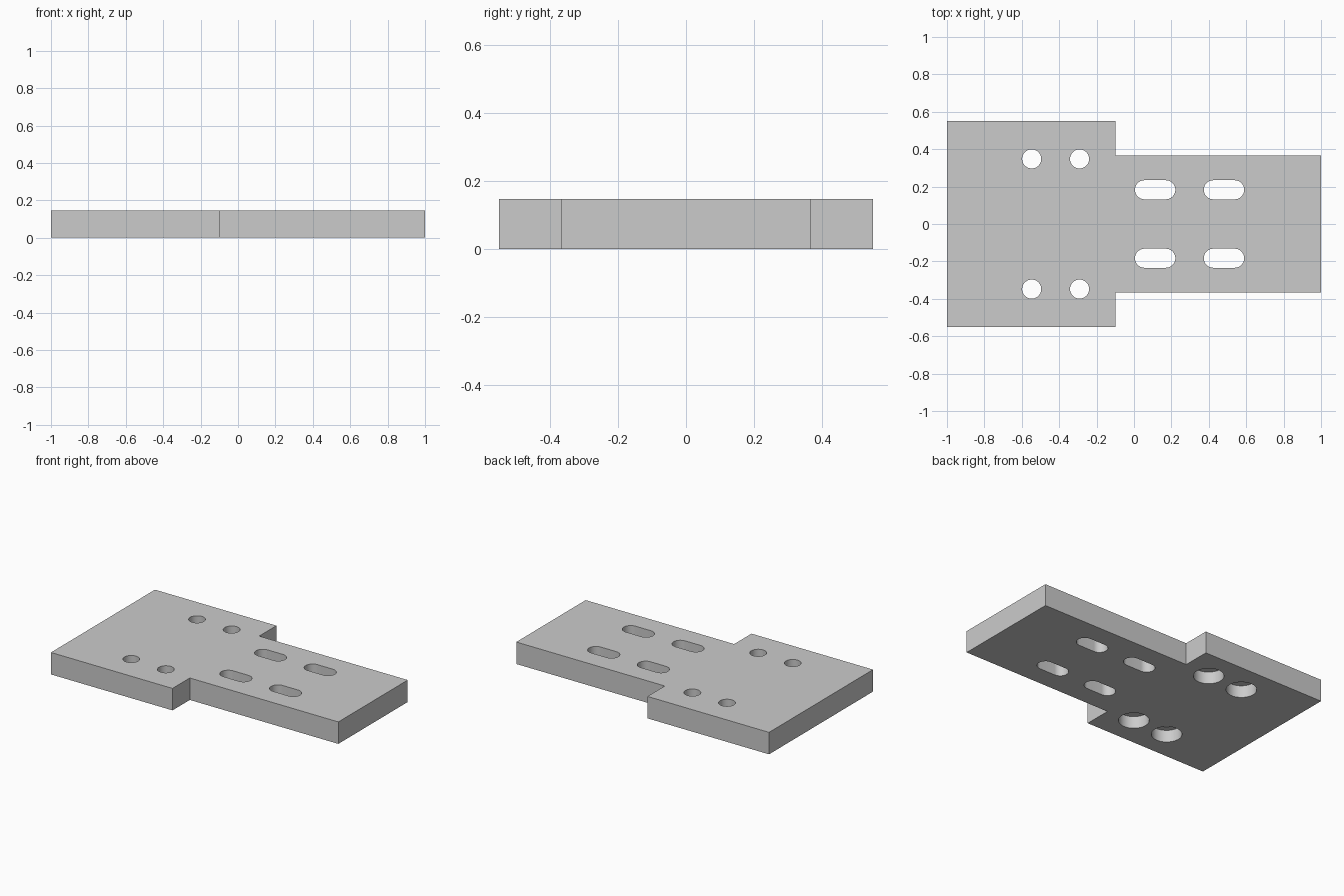
import bpy
import bmesh
from math import cos, sin, pi

THICK = 0.147
BORE_DEPTH = 0.08

if "Cube" in bpy.data.objects:
    bpy.data.objects.remove(bpy.data.objects["Cube"], do_unlink=True)

grey = bpy.data.materials.new("machined grey")
grey.use_nodes = True
colour = (0.6, 0.6, 0.6, 1)
grey.diffuse_color = colour
grey.node_tree.nodes["Principled BSDF"].inputs["Base Color"].default_value = colour


def prism(name, outline, z0, z1):
    """Extrude a closed outline from z0 to z1."""
    bm = bmesh.new()
    base = bm.faces.new([bm.verts.new((x, y, z0)) for x, y in outline])
    top = bmesh.ops.extrude_face_region(bm, geom=[base])["geom"]
    verts = [v for v in top if isinstance(v, bmesh.types.BMVert)]
    bmesh.ops.translate(bm, verts=verts, vec=(0, 0, z1 - z0))
    bmesh.ops.recalc_face_normals(bm, faces=bm.faces)
    mesh = bpy.data.meshes.new(name)
    bm.to_mesh(mesh)
    bm.free()
    mesh.materials.append(grey)
    obj = bpy.data.objects.new(name, mesh)
    bpy.context.collection.objects.link(obj)
    return obj


def rounded(cx, cy, radius, half=0.0, steps=24):
    """Slot outline along x; a plain circle when half is zero."""
    points = []
    for side in (1, -1):
        for i in range(steps + (1 if half else 0)):
            a = -pi / 2 * side + pi * i / steps
            points.append((cx + side * half + radius * cos(a), cy + radius * sin(a)))
    return points


# Stepped plate: wide end on the right, narrow end on the left
half_outline = [(-1, -0.55), (-0.1, -0.55), (-0.1, -0.367), (1, -0.367)]
outline = half_outline + [(x, -y) for x, y in reversed(half_outline)]
plate = prism("mounting_plate", outline, 0, THICK)

# Cutters, mirrored across the long axis
cutters = []
for side in (1, -1):
    for x in (-0.547, -0.291):
        y = 0.348 * side
        cutters.append(prism("screw_hole_cutter", rounded(x, y, 0.051), -0.1, THICK + 0.1))
        cutters.append(prism("counterbore_cutter", rounded(x, y, 0.092), -0.1, BORE_DEPTH))
    for x in (0.113, 0.481):
        slot = rounded(x, 0.183 * side, 0.051, 0.057)
        cutters.append(prism("slot_cutter", slot, -0.1, THICK + 0.1))

bpy.ops.object.select_all(action="DESELECT")
plate.select_set(True)
bpy.context.view_layer.objects.active = plate
for cutter in cutters:
    cutter.hide_render = True
    cut = plate.modifiers.new("cut", "BOOLEAN")
    cut.operation = "DIFFERENCE"
    cut.solver = "EXACT"
    cut.object = cutter
    bpy.ops.object.modifier_apply(modifier=cut.name)
    bpy.data.objects.remove(cutter, do_unlink=True)

# Smooth hole walls, crisp edges
bpy.ops.object.shade_smooth_by_angle()
